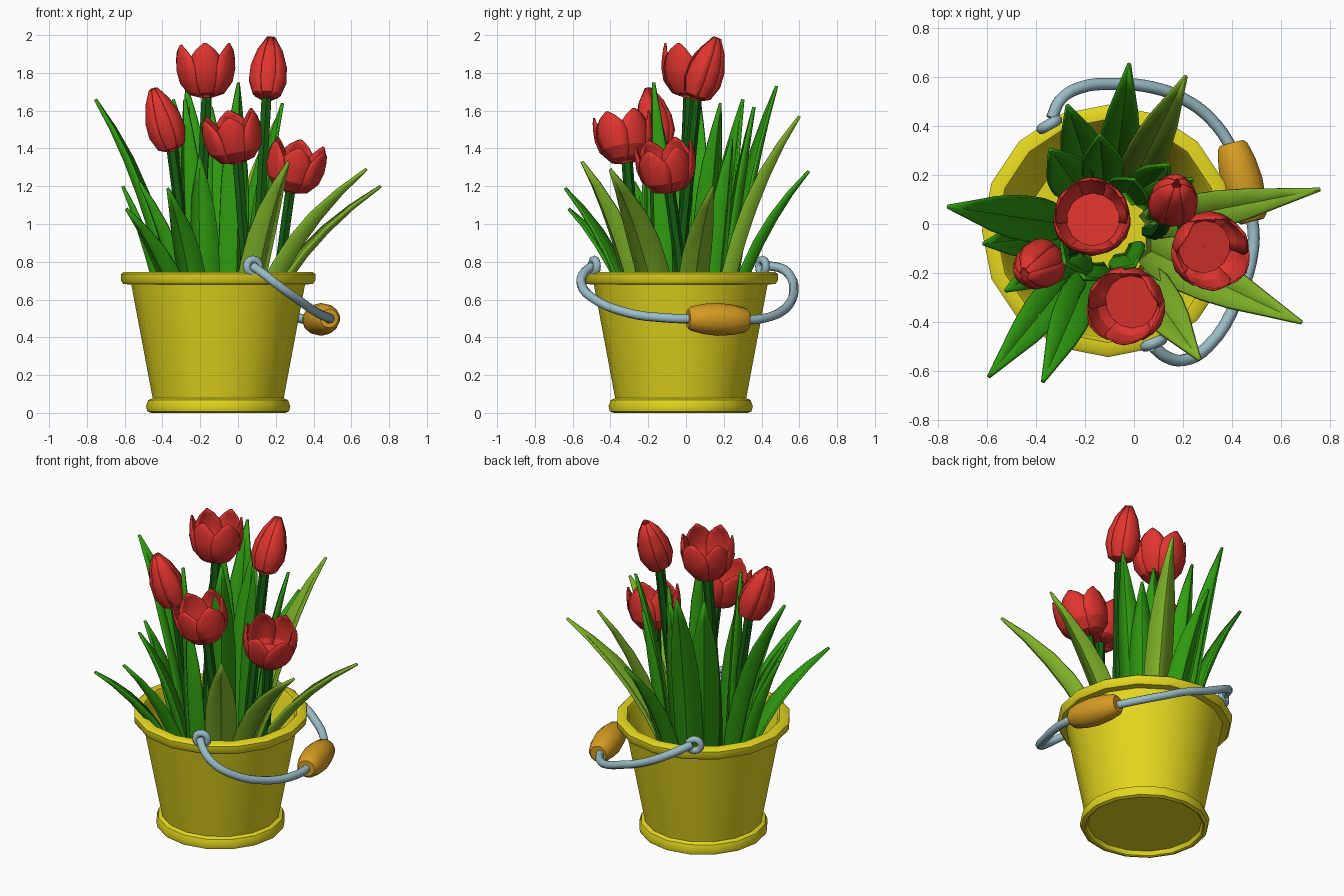
import bpy
import math
from mathutils import Vector

if "Cube" in bpy.data.objects:
    bpy.data.objects.remove(bpy.data.objects["Cube"])

CX, CY = -0.105, -0.028          # bucket centre


def material(name, rgb):
    lin = [((c / 255 + 0.055) / 1.055) ** 2.4 for c in rgb]
    m = bpy.data.materials.new(name)
    m.diffuse_color = (*lin, 1)
    m.use_nodes = True
    m.node_tree.nodes["Principled BSDF"].inputs["Base Color"].default_value = m.diffuse_color
    return m


YELLOW = material("bucket yellow", (228, 215, 30))
STEEL = material("handle blue grey", (154, 188, 198))
WOOD = material("grip mustard", (214, 156, 34))
RED = material("petal red", (224, 52, 46))
STEM = material("stem dark green", (20, 94, 16))
LEAF = material("leaf green", (48, 158, 16))
LIGHT = material("leaf light green", (126, 178, 40))


def smooth(ob, angle=40):
    bpy.ops.object.select_all(action='DESELECT')
    ob.select_set(True)
    bpy.context.view_layer.objects.active = ob
    bpy.ops.object.shade_smooth_by_angle(angle=math.radians(angle))


def build(name, grids, mat, closed=False, thick=0, angle=40):
    """One object from grids of points; each grid is a list of equal rows."""
    verts, faces = [], []
    for rows in grids:
        o, n = len(verts), len(rows[0])
        verts += [p for row in rows for p in row]
        for i in range(len(rows) - 1):
            for j in range(n if closed else n - 1):
                k = (j + 1) % n
                a, b = o + i * n, o + (i + 1) * n
                faces.append((a + j, a + k, b + k, b + j))
    me = bpy.data.meshes.new(name)
    me.from_pydata(verts, [], faces)
    me.validate()
    me.materials.append(mat)
    ob = bpy.data.objects.new(name, me)
    bpy.context.collection.objects.link(ob)
    smooth(ob, angle)
    if thick:
        s = ob.modifiers.new("thickness", 'SOLIDIFY')
        s.thickness, s.offset = thick, 0
    return ob


def lathe(name, profile, sides, mat):
    rows = []
    for r, z in profile:
        r = max(r, 0.0005)
        rows.append([(r * math.sin(2 * math.pi * i / sides),
                      -r * math.cos(2 * math.pi * i / sides), z) for i in range(sides)])
    return build(name, [rows], mat, closed=True)


def tube(name, points, radius, mat, bevel_res=2):
    cu = bpy.data.curves.new(name, 'CURVE')
    cu.dimensions = '3D'
    cu.bevel_depth, cu.bevel_resolution, cu.resolution_u = radius, bevel_res, 4
    cu.use_fill_caps = True
    sp = cu.splines.new('BEZIER')
    sp.bezier_points.add(len(points) - 1)
    for bp, p in zip(sp.bezier_points, points):
        bp.co = p
        bp.handle_left_type = bp.handle_right_type = 'AUTO'
    cu.materials.append(mat)
    ob = bpy.data.objects.new(name, cu)
    bpy.context.collection.objects.link(ob)
    bpy.ops.object.select_all(action='DESELECT')
    ob.select_set(True)
    bpy.context.view_layer.objects.active = ob
    bpy.ops.object.convert(target='MESH')
    smooth(bpy.context.object, 50)


# Bucket: foot ring, tapered wall, rolled rim, inside wall and floor
bucket = lathe("bucket", [(0, .03), (.335, .03), (.345, .005), (.355, 0), (.375, .008),
                          (.382, .035), (.37, .068), (.347, .078), (.46, .68), (.502, .682),
                          (.514, .70), (.514, .735), (.50, .746), (.455, .746), (.44, .72),
                          (.33, .09), (0, .09)], 16, YELLOW)
bucket.location = (CX, CY, 0)


# Bail handle: hangs down from both ears to the grip
ears = [(.08, -.485), (-.345, .405)]
path = [(.08, -.50, .775), (.13, -.54, .74), (.20, -.555, .685), (.30, -.50, .612),
        (.42, -.31, .53), (.485, -.10, .502), (.475, .05, .497), (.40, .30, .49),
        (.31, .43, .505), (.20, .51, .54), (.08, .555, .59), (-.08, .57, .65),
        (-.22, .555, .72), (-.30, .505, .765), (-.335, .43, .78)]
tube("bail_handle", path, .025, STEEL)
for i, (x, y) in enumerate(ears):
    axis = Vector((x - CX, y - CY, 0))
    bpy.ops.mesh.primitive_torus_add(major_segments=16, minor_segments=8, major_radius=.036,
                                     minor_radius=.022, location=(x, y, .775),
                                     rotation=axis.to_track_quat('Z', 'Y').to_euler())
    ring = bpy.context.object
    ring.name = f"handle_ear_{i + 1}"
    ring.data.materials.append(STEEL)
    smooth(ring, 60)

# Wooden grip
grip = lathe("grip", [(0, -.165), (.05, -.165), (.064, -.15), (.08, -.08), (.087, 0),
                      (.08, .08), (.064, .15), (.05, .165), (0, .165)], 14, WOOD)
grip.location = (.44, .17, .495)
grip.rotation_mode = 'QUATERNION'
grip.rotation_quaternion = Vector((-.08, .30, -.01)).to_track_quat('Z', 'Y')

# Petal profiles: radius, height, half angle in degrees
OPEN = [(.02, 0, 34), (.085, .018, 36), (.132, .075, 38), (.148, .14, 38),
        (.148, .195, 32), (.145, .232, 19), (.14, .262, 3)]
SHUT = [(.02, 0, 34), (.066, .025, 36), (.092, .10, 37), (.088, .18, 37),
        (.06, .27, 37), (.016, .345, 30)]


def tulip(n, shape, base, axis, foot, tall=1.0):
    grids = []
    for k in range(6):
        rows = []
        for r, h, half in shape:
            row = []
            for u in (-1, -.5, 0, .5, 1):
                a = math.radians(60 * k + 30 + half * u)
                rr = r * (1 + .04 * (1 - abs(u))) + (.005 if k % 2 else 0)
                row.append((rr * math.cos(a), rr * math.sin(a), h * tall))
            rows.append(row)
        grids.append(rows)
    q = Vector((0, 0, 1)).rotation_difference(Vector(axis))
    parts = [build(f"tulip_{n}_petals", grids, RED, thick=.006, angle=25)]
    if shape is OPEN:
        parts.append(lathe(f"tulip_{n}_heart", [(.108, .05), (0, .05)], 14, RED))
    for ob in parts:
        ob.location = base
        ob.rotation_mode = 'QUATERNION'
        ob.rotation_quaternion = q
    b, f = Vector(base), Vector((*foot, .75))
    low = Vector((f.x * .8 + CX * .2, f.y * .8 + CY * .2, .09))
    tube(f"tulip_{n}_stem", [low, f, (f + b) / 2 + (f - low) * .02,
                             b + Vector(axis).normalized() * .015], .03, STEM, 1)


tulip(1, OPEN, (-.165, .015, 1.67), (-.01, .02, .28), (-.21, -.02), 1.06)
tulip(2, SHUT, (.15, .05, 1.66), (.025, .115, .33), (.10, -.03))
tulip(3, SHUT, (-.345, -.145, 1.39), (-.105, -.055, .33), (-.27, -.12))
tulip(4, OPEN, (.00, -.31, 1.325), (-.05, -.035, .25), (.04, -.27))
tulip(5, OPEN, (.275, -.085, 1.17), (.055, -.04, .25), (.22, -.03))


# Leaves: folded blades along a bent path from the bucket floor to the tip
WIDTH = [.5, .7, .9, 1, 1, .95, .76, .42, .05]


def leaf(n, tip, k, width, mat):
    tip, c = Vector(tip), Vector((CX, CY, 0))
    d = Vector((tip.x - CX, tip.y - CY, 0))
    p0 = c + d * (k * .7) + Vector((0, 0, .10))
    p1 = c + d * k + Vector((0, 0, tip.z * .64))
    side = Vector((-d.y, d.x, 0)).normalized()
    out = d.normalized()
    rows = []
    for i, w in enumerate(WIDTH):
        t = i / (len(WIDTH) - 1)
        p = p0 * (1 - t) ** 2 + p1 * 2 * t * (1 - t) + tip * t * t
        tan = (p1 - p0) * (1 - t) + (tip - p1) * t
        nrm = side.cross(tan).normalized()
        if nrm.dot(out) < 0:
            nrm.negate()
        hw = w * width * .6
        rows.append([p - side * hw - nrm * hw * .3, p + nrm * hw * .2,
                     p + side * hw - nrm * hw * .3])
    build(f"leaf_{n}", [rows], mat, thick=.016, angle=25)


LEAVES = [((.68, -.40, 1.29), .28, .16, LIGHT), ((.755, .14, 1.20), .25, .13, LIGHT),
          ((.265, -.55, 1.33), .45, .15, LIGHT), ((.21, .60, 1.57), .40, .13, LIGHT),
          ((-.02, .65, 1.28), .40, .13, LEAF), ((-.27, .48, 1.73), .60, .14, LEAF),
          ((-.34, .30, 1.66), .70, .15, LEAF), ((-.755, .07, 1.66), .42, .15, LEAF),
          ((-.61, -.08, 1.20), .60, .12, LEAF), ((-.52, -.27, 1.22), .45, .13, LEAF),
          ((-.59, -.62, 1.08), .35, .13, LEAF), ((-.37, -.64, 1.19), .42, .13, LEAF),
          ((.00, -.17, 1.75), .90, .14, LEAF), ((.00, .18, 1.62), .95, .14, LEAF),
          ((.235, .18, 1.64), .60, .12, LEAF), ((-.28, -.16, 1.66), .90, .15, LEAF),
          ((-.14, .36, 1.62), .70, .14, LEAF), ((-.20, -.22, 1.35), .95, .15, LEAF),
          ((.14, .24, 1.45), .75, .13, LEAF)]
for n, args in enumerate(LEAVES, 1):
    leaf(n, *args)
